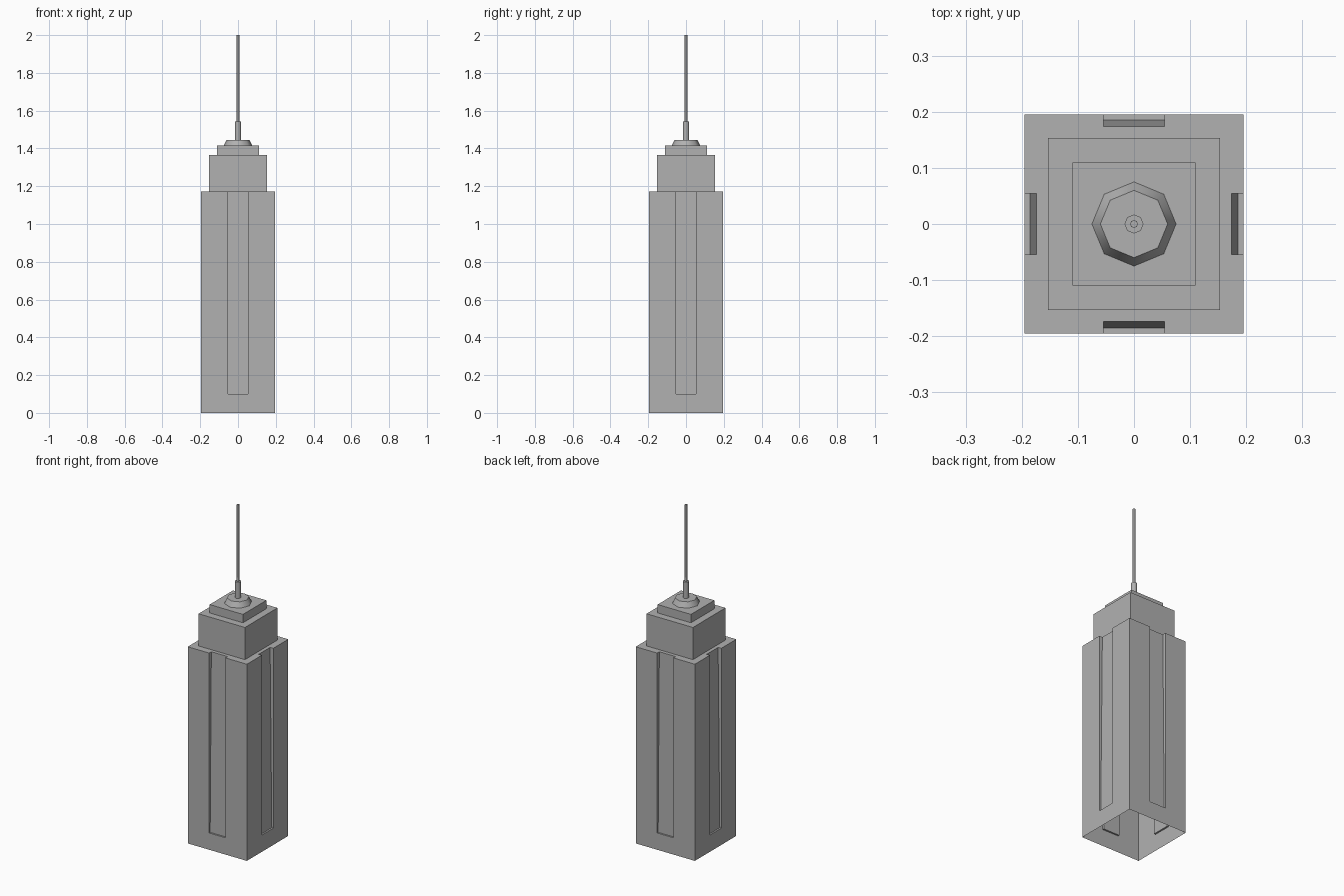
import bpy, bmesh, math
from mathutils import Matrix

if "Cube" in bpy.data.objects:
    bpy.data.objects.remove(bpy.data.objects["Cube"])

H, G = 0.195, 0.054            # shaft half width, groove half width
ZT, ZG = 1.173, 0.10           # shaft top, groove sill
D0, D1 = 0.185, 0.174          # groove back wall at sill / at top (leans inward)
T2, Z2 = 0.153, 1.365          # middle tier
T3, Z3 = 0.11, 1.415           # upper tier

grey = bpy.data.materials.new("dark_grey")
grey.diffuse_color = (0.44, 0.44, 0.44, 1)
grey.use_nodes = True
grey.node_tree.nodes["Principled BSDF"].inputs["Base Color"].default_value = grey.diffuse_color


def finish(bm, name):
    bmesh.ops.remove_doubles(bm, verts=bm.verts, dist=1e-5)
    bmesh.ops.recalc_face_normals(bm, faces=bm.faces)
    me = bpy.data.meshes.new(name)
    bm.to_mesh(me)
    bm.free()
    me.materials.append(grey)
    ob = bpy.data.objects.new(name, me)
    bpy.context.collection.objects.link(ob)
    return ob


def mirrored(half):
    """Close a left-hand outline with its mirror image in x."""
    return half + [(-x, y, z) for x, y, z in reversed(half)]


def four_sides(name, faces, cap):
    """Repeat one side's faces around z and close with a square roof."""
    bm = bmesh.new()
    for f in faces:
        bm.faces.new([bm.verts.new(p) for p in f])
    one_side = bm.verts[:] + bm.faces[:]
    for k in range(1, 4):
        copy = bmesh.ops.duplicate(bm, geom=one_side)["geom"]
        bmesh.ops.rotate(bm, verts=[v for v in copy if isinstance(v, bmesh.types.BMVert)],
                         matrix=Matrix.Rotation(k * math.pi / 2, 3, 'Z'))
    t, z = cap
    bm.faces.new([bm.verts.new((x * t, y * t, z))
                  for x, y in ((-1, -1), (1, -1), (1, 1), (-1, 1))])
    return finish(bm, name)


# Tower body: hollow underneath, a groove in each side, stepped tiers
groove_side = [(-G, -H, ZG), (-G, -D0, ZG), (-G, -D1, ZT), (-G, -H, ZT)]
side = [
    mirrored([(-H, -H, 0), (-H, -H, ZT), (-G, -H, ZT), (-G, -H, ZG)]),
    mirrored([(-G, -D0, ZG), (-G, -D1, ZT)]),
    mirrored([(-G, -H, ZG), (-G, -D0, ZG)]),
    groove_side,
    [(-x, y, z) for x, y, z in groove_side],
    mirrored([(-T2, -T2, ZT), (-H, -H, ZT), (-G, -H, ZT), (-G, -D1, ZT)]),
    mirrored([(-T2, -T2, ZT), (-T2, -T2, Z2)]),
    mirrored([(-T2, -T2, Z2), (-T3, -T3, Z2)]),
    mirrored([(-T3, -T3, Z2), (-T3, -T3, Z3)]),
]
four_sides("tower_body", side, cap=(T3, Z3))

# Octagonal roof crown, mast socket and antenna, as one stepped profile
profile = [(0.075, Z3), (0.060, 1.446), (0.017, 1.446), (0.017, 1.543),
           (0.007, 1.543), (0.007, 2.0)]
bm = bmesh.new()
rings = [[bm.verts.new((r * math.cos(a * math.pi / 4), r * math.sin(a * math.pi / 4), z))
          for a in range(8)] for r, z in profile]
for lo, hi in zip(rings, rings[1:]):
    for i in range(8):
        j = (i + 1) % 8
        bm.faces.new((lo[i], lo[j], hi[j], hi[i]))
bm.faces.new(rings[-1])
crown = finish(bm, "crown_and_antenna")

# Smooth round the octagon, sharp at the steps
bpy.context.view_layer.objects.active = crown
crown.select_set(True)
bpy.ops.object.shade_smooth_by_angle(angle=math.radians(50))
